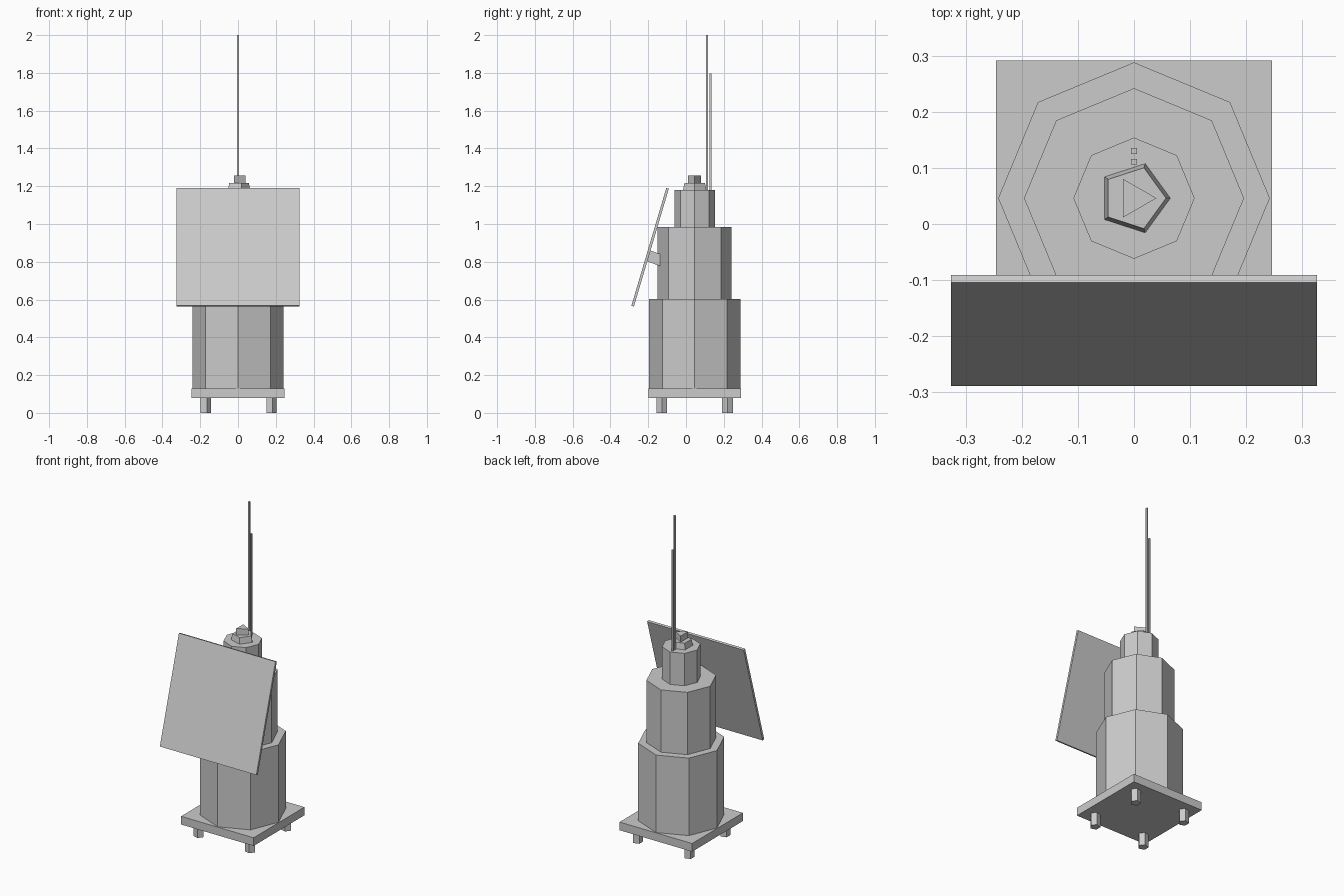
import bpy, bmesh, math
from mathutils import Matrix

if "Cube" in bpy.data.objects:
    bpy.data.objects.remove(bpy.data.objects["Cube"])

AXIS_Y = 0.046  # tower axis


def finish(name, bm):
    bmesh.ops.recalc_face_normals(bm, faces=bm.faces)
    mesh = bpy.data.meshes.new(name)
    bm.to_mesh(mesh)
    bm.free()
    obj = bpy.data.objects.new(name, mesh)
    bpy.context.collection.objects.link(obj)
    return obj


def prism(name, sides, r, z0, z1, x=0.0, y=AXIS_Y, r_top=None):
    """Upright n-sided prism with its first corner on +x."""
    bm = bmesh.new()
    rings = []
    for rad, z in ((r, z0), (r_top or r, z1)):
        rings.append([bm.verts.new((x + rad * math.cos(2 * math.pi * i / sides),
                                    y + rad * math.sin(2 * math.pi * i / sides), z))
                      for i in range(sides)])
    low, high = rings
    bm.faces.new(low)
    bm.faces.new(high)
    for i in range(sides):
        j = (i + 1) % sides
        bm.faces.new((low[i], low[j], high[j], high[i]))
    return finish(name, bm)


def box(name, size, centre, tilt=0.0):
    """Box tilted around x by the given degrees."""
    bm = bmesh.new()
    bmesh.ops.create_cube(bm, size=1.0, matrix=Matrix.Diagonal((*size, 1)))
    obj = finish(name, bm)
    obj.location = centre
    obj.rotation_euler.x = math.radians(tilt)
    return obj


# Base plate and four feet
box("base_plate", (0.491, 0.491, 0.05), (0, AXIS_Y, 0.103))
for side, sx in (("left", -1), ("right", 1)):
    for end, sy in (("front", -1), ("back", 1)):
        prism(f"{end}_{side}_foot", 5, 0.03, 0, 0.079,
              sx * 0.174, AXIS_Y + sy * 0.174)

# Stepped octagonal tower
prism("lower_body", 8, 0.242, 0.127, 0.602)
prism("middle_body", 8, 0.196, 0.601, 0.983)
prism("upper_body", 8, 0.108, 0.982, 1.181)

# Cap and top knob
prism("top_cap", 5, 0.065, 1.18, 1.218, r_top=0.057)
prism("top_knob", 3, 0.04, 1.217, 1.256)

# Antennas
box("tall_antenna", (0.01, 0.01, 0.82), (0, 0.111, 1.59))
box("short_antenna", (0.01, 0.01, 0.62), (0, 0.13, 1.487))

# Tilted solar panel and its mounting arm
box("solar_panel", (0.653, 0.014, 0.65), (0, -0.19, 0.877), -16.5)
box("panel_arm", (0.06, 0.11, 0.06), (0, -0.147, 0.813), -20)
